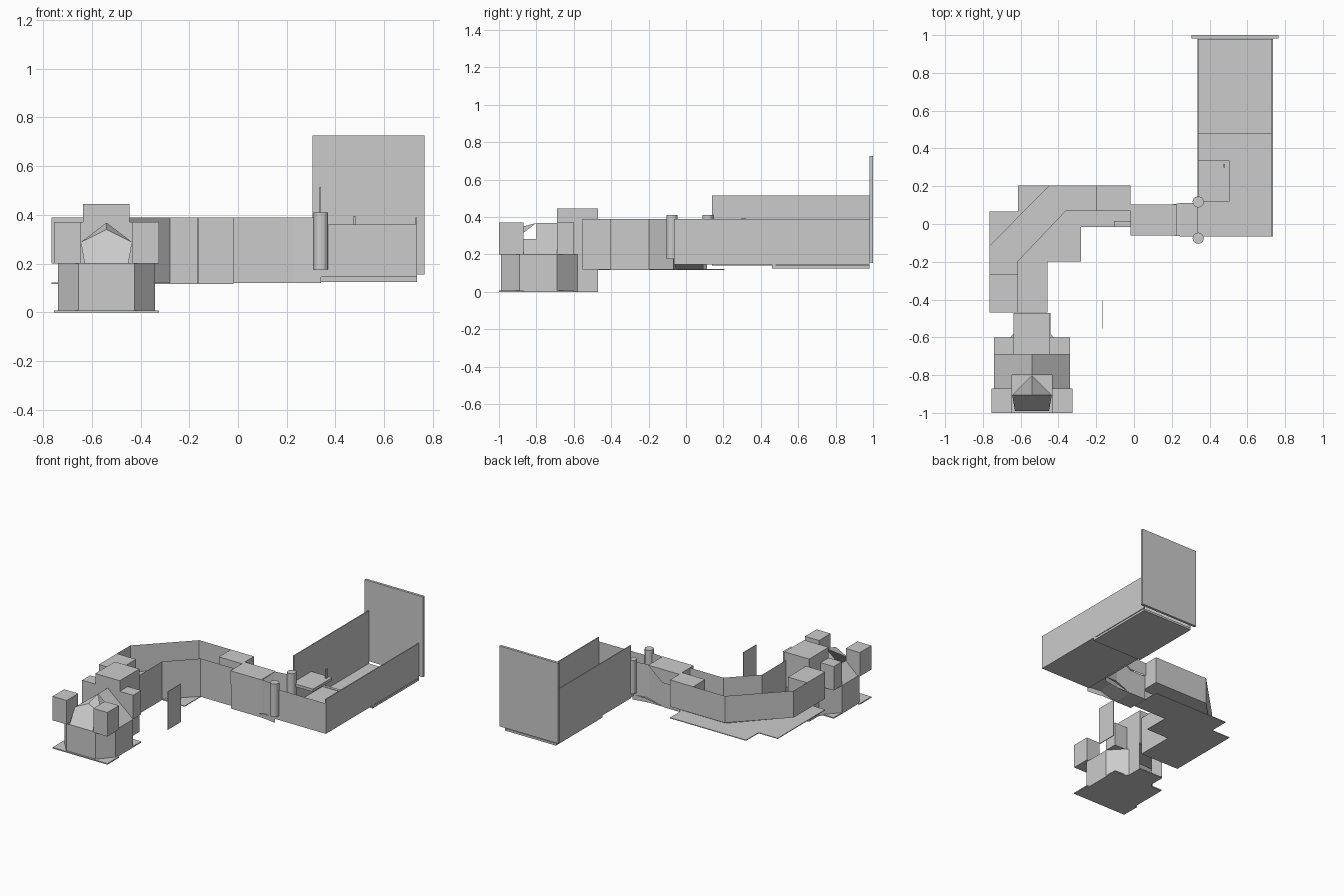
import bpy, math


def mesh(name, verts, faces):
    me = bpy.data.meshes.new(name)
    me.from_pydata(verts, [], faces)
    me.update()
    ob = bpy.data.objects.new(name, me)
    bpy.context.collection.objects.link(ob)
    return ob


def poly(name, verts):
    return mesh(name, verts, [list(range(len(verts)))])


def wall(name, path, z0, z1):
    """Upright sheet that follows a plan path."""
    n = len(path)
    v = [(x, y, z0) for x, y in path] + [(x, y, z1) for x, y in path]
    return mesh(name, v, [(i, i + 1, n + i + 1, n + i) for i in range(n - 1)])


def slab(name, outline, z0, z1):
    """Closed prism on a plan outline."""
    n = len(outline)
    v = [(x, y, z0) for x, y in outline] + [(x, y, z1) for x, y in outline]
    f = [(i, (i + 1) % n, n + (i + 1) % n, n + i) for i in range(n)]
    f += [list(range(n))[::-1], list(range(n, 2 * n))]
    return mesh(name, v, f)


def box(name, x0, x1, y0, y1, z0, z1):
    return slab(name, [(x0, y0), (x1, y0), (x1, y1), (x0, y1)], z0, z1)


# Large hall: stepped floor, side walls, end panel
box("hall_front_floor", 0.335, 0.735, -0.065, 0.48, 0.145, 0.175)
box("hall_rear_floor", 0.335, 0.735, 0.46, 0.98, 0.125, 0.14)
box("hall_step", 0.335, 0.735, 0.46, 0.48, 0.125, 0.178)
box("hall_right_wall", 0.728, 0.735, -0.065, 0.98, 0.145, 0.39)
box("hall_left_wall", 0.335, 0.341, 0.14, 0.98, 0.14, 0.515)
wall("hall_front_wall", [(0.335, -0.065), (0.735, -0.065)], 0.155, 0.36)
box("hall_end_panel", 0.305, 0.765, 0.982, 1.0, 0.155, 0.725)
box("hall_platform", 0.335, 0.505, 0.12, 0.335, 0.31, 0.33)
box("platform_post", 0.475, 0.483, 0.298, 0.318, 0.33, 0.395)

# Doorway pillars
for name, y in (("pillar_front", -0.075), ("pillar_back", 0.117)):
    bpy.ops.mesh.primitive_cylinder_add(vertices=12, radius=0.03, depth=0.235,
                                        location=(0.34, y, 0.2925))
    bpy.context.object.name = name

# Narrow passage with sloped lintel, flared walls and ramp
lintel = [(-0.018, 0.39), (0.225, 0.39), (0.115, 0.295), (-0.018, 0.295)]
lv = [(x, y, z) for y in (-0.06, 0.102) for x, z in lintel]
mesh("passage_lintel", lv, [(0, 1, 2, 3), (7, 6, 5, 4), (0, 4, 5, 1), (1, 5, 6, 2),
                            (3, 7, 4, 0)])
for name, y, yf in (("passage_wall_front", -0.055, -0.07), ("passage_wall_back", 0.092, 0.112)):
    mesh(name, [(-0.018, y, 0.12), (0.115, y, 0.12), (0.225, y, 0.12), (0.34, yf, 0.12),
                (0.34, yf, 0.39), (0.225, y, 0.39), (0.115, y, 0.295), (-0.018, y, 0.295)],
         [(0, 1, 6, 7), (1, 2, 5, 6), (2, 3, 4, 5)])
poly("passage_floor", [(-0.018, -0.055, 0.12), (0.11, -0.055, 0.12),
                       (0.11, 0.095, 0.12), (-0.018, 0.095, 0.12)])
poly("passage_ramp", [(0.11, -0.05, 0.12), (0.245, -0.065, 0.155),
                      (0.245, 0.11, 0.155), (0.11, 0.09, 0.12)])
poly("passage_landing", [(0.245, -0.065, 0.155), (0.34, -0.065, 0.155),
                         (0.34, 0.11, 0.155), (0.245, 0.11, 0.155)])

# Bent corridor: floor, outer and inner walls, raised ledge
slab("corridor_floor", [(-0.765, -0.468), (-0.458, -0.468), (-0.458, -0.198), (-0.28, -0.198),
                        (-0.28, -0.015), (-0.018, -0.015), (-0.018, 0.205), (-0.615, 0.205),
                        (-0.615, 0.065), (-0.765, 0.065)], 0.117, 0.122)
outer = [(-0.765, -0.468), (-0.765, -0.115), (-0.448, 0.205), (-0.018, 0.205)]
middle = [(-0.615, -0.468), (-0.615, -0.198), (-0.36, 0.07), (-0.018, 0.07)]
inner = [(-0.458, -0.468), (-0.458, -0.198), (-0.28, -0.018), (-0.018, -0.018)]
wall("corridor_outer_wall", outer, 0.2, 0.39)
wall("corridor_inner_wall", inner, 0.12, 0.39)
wall("ledge_riser", middle, 0.12, 0.2)
mesh("ledge_top", [(x, y, 0.2) for x, y in outer + middle],
     [(i, i + 1, i + 5, i + 4) for i in range(3)])
box("corridor_end_block", -0.2, -0.018, 0.07, 0.205, 0.2, 0.39)
box("corridor_start_block", -0.765, -0.615, -0.468, -0.265, 0.2, 0.39)
box("corridor_sill", -0.105, -0.018, -0.015, 0.015, 0.12, 0.16)

# Free-standing panel beside the corridor
box("loose_panel", -0.168, -0.163, -0.553, -0.405, 0.12, 0.39)

# Front chamber, symmetric about CX
CX = -0.54


def mirrored(half):
    return [(CX - x, y) for x, y in half] + [(CX + x, y) for x, y in reversed(half)]


slab("chamber_floor", mirrored([(0.097, -0.47), (0.097, -0.58), (0.115, -0.6), (0.2, -0.6),
                                (0.2, -0.87), (0.215, -0.87), (0.215, -1.0)]), 0.0, 0.008)
wall("chamber_wall", mirrored([(0.097, -0.47), (0.097, -0.58), (0.2, -0.69),
                               (0.2, -0.89), (0.115, -0.99)]), 0.0, 0.2)
box("chamber_neck", CX - 0.097, CX + 0.095, -0.69, -0.47, 0.2, 0.445)

for s, side in ((-1, "left"), (1, "right")):
    # Corner blocks
    for part, x0, x1, y0, y1 in (("front", 0.105, 0.215, -1.0, -0.87),
                                 ("back", 0.095, 0.2, -0.69, -0.6)):
        a, b = sorted((CX + s * x0, CX + s * x1))
        box(f"{part}_block_{side}", a, b, y0, y1, 0.2, 0.37)
    # Pitched roof halves and small hipped faces in the opening
    poly(f"chamber_roof_{side}", [(CX + s * x, y, z) for x, y, z in (
        (0.2, -0.87, 0.2), (0.105, -0.87, 0.283), (0.105, -0.8, 0.283),
        (0, -0.8, 0.368), (0, -0.69, 0.368), (0.2, -0.69, 0.2))])
    poly(f"roof_hip_{side}", [(CX, -0.8, 0.368), (CX + s * 0.105, -0.905, 0.288),
                              (CX, -0.905, 0.34)])
# Sloped front between the corner blocks
poly("chamber_front_slope", [(CX - 0.09, -0.99, 0.2), (CX + 0.09, -0.99, 0.2),
                             (CX + 0.105, -0.905, 0.288), (CX, -0.905, 0.34),
                             (CX - 0.105, -0.905, 0.288)])
